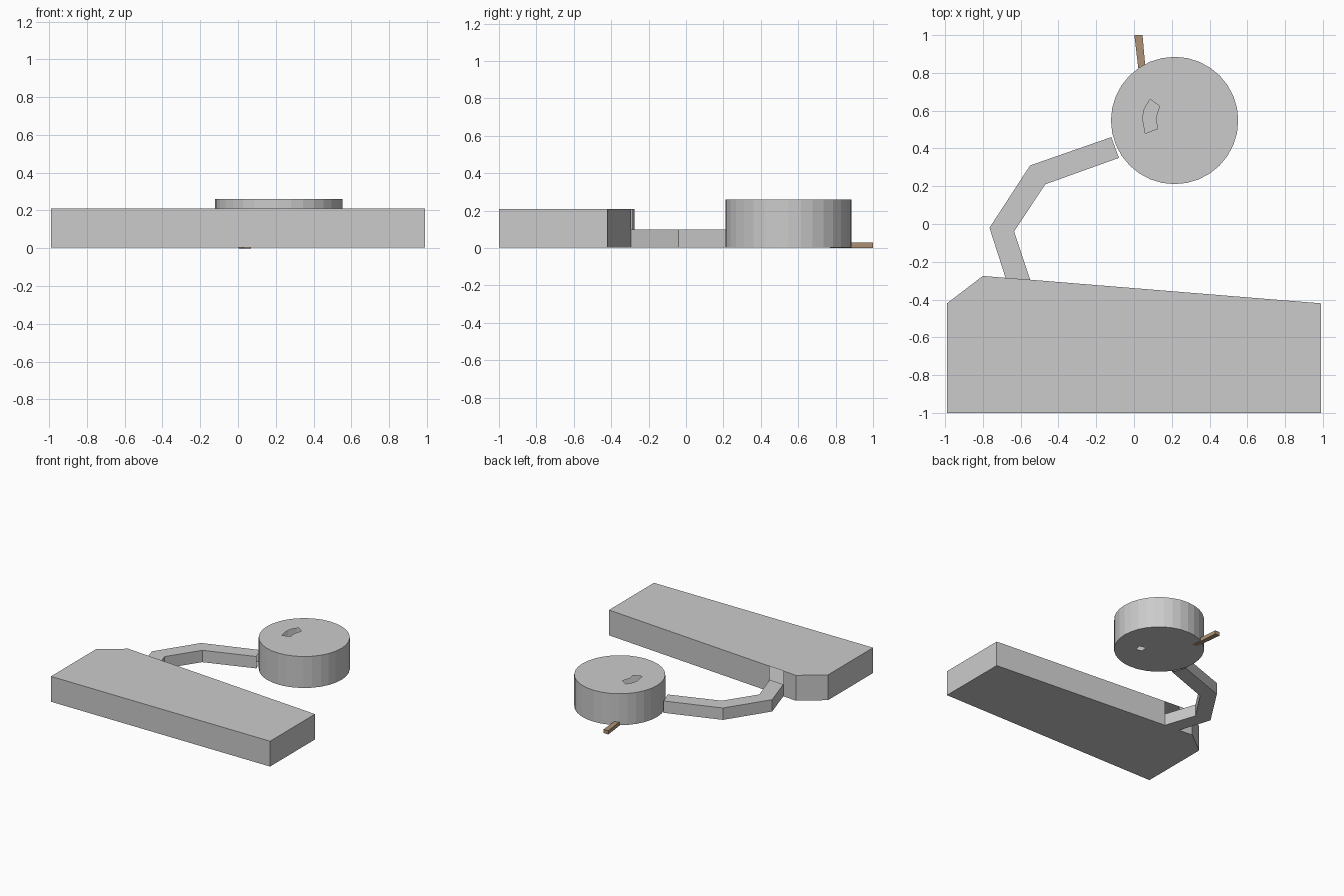
import bpy, bmesh, math

if "Cube" in bpy.data.objects:
    bpy.data.objects.remove(bpy.data.objects["Cube"])


def cap(bm, loops, z, up):
    """Flat sheet bounded by the first loop, with the other loops as holes."""
    edges = []
    for loop in loops:
        vs = [bm.verts.new((x, y, z)) for x, y in loop]
        edges += [bm.edges.new((vs[i], vs[(i + 1) % len(vs)])) for i in range(len(vs))]
    res = bmesh.ops.triangle_fill(bm, edges=edges, use_beauty=True)
    faces = [f for f in res["geom"] if isinstance(f, bmesh.types.BMFace)]
    for f in faces:
        f.normal_update()
        if (f.normal.z > 0) != up:
            f.normal_flip()
    bmesh.ops.dissolve_limit(bm, angle_limit=0.01, verts=[],
                             edges=list({e for f in faces for e in f.edges}))


def shell(name, outline, z0, z1, top_holes=(), floor_holes=(), open_sides=()):
    """Hollow extruded outline (counter-clockwise) with optional openings."""
    bm = bmesh.new()
    cap(bm, [outline, *top_holes], z1, True)
    cap(bm, [outline, *floor_holes], z0, False)
    n = len(outline)
    for i in range(n):
        if i in open_sides:
            continue
        a, b = outline[i], outline[(i + 1) % n]
        bm.faces.new([bm.verts.new(p) for p in
                      ((*a, z0), (*b, z0), (*b, z1), (*a, z1))])
    bmesh.ops.remove_doubles(bm, verts=bm.verts, dist=0.0005)
    me = bpy.data.meshes.new(name)
    bm.to_mesh(me)
    bm.free()
    ob = bpy.data.objects.new(name, me)
    bpy.context.collection.objects.link(ob)
    return ob


BASE = 0.003

# Large hall with a doorway where the corridor enters
shell("main_hall", [(-0.99, -1), (0.99, -1), (0.99, -0.42), (-0.55, -0.295),
                    (-0.68, -0.285), (-0.80, -0.275), (-0.99, -0.42)],
      BASE, 0.21, open_sides=(3,))

# Bent corridor, open at both ends
shell("corridor", [(-0.55, -0.295), (-0.635, -0.04), (-0.47, 0.21), (-0.08, 0.35),
                   (-0.12, 0.46), (-0.55, 0.31), (-0.765, -0.02), (-0.68, -0.285)],
      BASE, 0.10, open_sides=(3, 7))

# Round chamber with a curved roof opening and a small floor opening
CX, CY, R, N = 0.215, 0.548, 0.337, 32
circle = [(CX + R * math.cos(2 * math.pi * i / N),
           CY + R * math.sin(2 * math.pi * i / N)) for i in range(N)]
slot = [(0.085, 0.66), (0.055, 0.61), (0.045, 0.56), (0.06, 0.48),
        (0.125, 0.505), (0.115, 0.56), (0.135, 0.625)]
drain = [(0.30, 0.45), (0.35, 0.44), (0.355, 0.49), (0.305, 0.50)]
shell("round_chamber", circle, BASE, 0.26, top_holes=[slot], floor_holes=[drain])

# Narrow brown passage leaving the chamber at the back
passage = shell("back_passage", [(0.045, 1.0), (0.002, 1.0), (0.022, 0.83),
                                 (0.029, 0.77), (0.068, 0.77), (0.06, 0.83)], 0, 0.03)
brown = bpy.data.materials.new("brown")
brown.diffuse_color = (0.42, 0.29, 0.18, 1)
brown.use_nodes = True
brown.node_tree.nodes["Principled BSDF"].inputs["Base Color"].default_value = brown.diffuse_color
passage.data.materials.append(brown)
